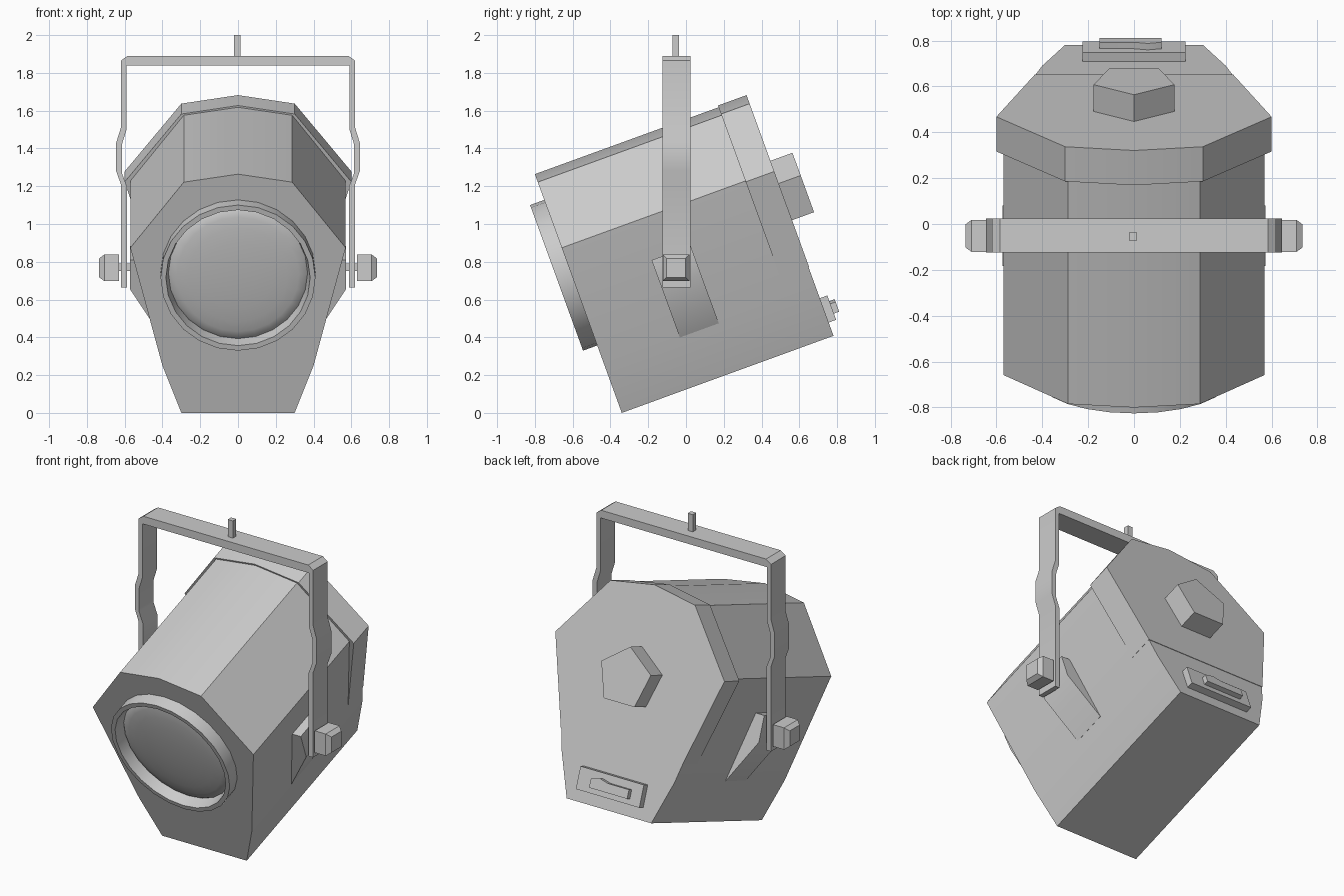
import bpy, bmesh, math
from mathutils import Matrix, Vector

if "Cube" in bpy.data.objects:
    bpy.data.objects.remove(bpy.data.objects["Cube"], do_unlink=True)

gray = bpy.data.materials.new("light gray")
gray.use_nodes = True
gray.diffuse_color = (0.6, 0.6, 0.6, 1)
gray.node_tree.nodes["Principled BSDF"].inputs["Base Color"].default_value = (0.6, 0.6, 0.6, 1)

# Housing frame: local y runs to the back, local z up the tilted housing
TILT = Matrix.Translation((0, -0.34, 0)) @ Matrix.Rotation(math.radians(20), 4, 'X')
UPRIGHT = Matrix.Identity(4)


def finish(name, bm, frame):
    bmesh.ops.recalc_face_normals(bm, faces=bm.faces)
    bm.transform(frame)
    mesh = bpy.data.meshes.new(name)
    bm.to_mesh(mesh)
    bm.free()
    mesh.materials.append(gray)
    obj = bpy.data.objects.new(name, mesh)
    bpy.context.collection.objects.link(obj)
    bpy.ops.object.select_all(action='DESELECT')
    obj.select_set(True)
    bpy.context.view_layer.objects.active = obj
    bpy.ops.object.shade_smooth_by_angle(angle=math.radians(34))
    return obj


def prism(name, profile, y0, y1, frame=TILT):
    """Extrude an (x, z) outline along y."""
    bm = bmesh.new()
    face = bm.faces.new([bm.verts.new((x, y0, z)) for x, z in profile])
    new = bmesh.ops.extrude_face_region(bm, geom=[face])["geom"]
    moved = [v for v in new if isinstance(v, bmesh.types.BMVert)]
    bmesh.ops.translate(bm, vec=(0, y1 - y0, 0), verts=moved)
    return finish(name, bm, frame)


def box(name, low, high, frame=UPRIGHT):
    x0, y0, z0 = low
    x1, y1, z1 = high
    return prism(name, [(x0, z0), (x1, z0), (x1, z1), (x0, z1)], y0, y1, frame)


def mirrored(half):
    return half + [(-x, z) for x, z in reversed(half) if x > 0]


def lathe(name, profile, centre, steps=24):
    """Spin a (radius, depth) outline about the housing's y axis."""
    bm = bmesh.new()
    verts = [bm.verts.new((r, d, 0)) for r, d in profile]
    edges = [bm.edges.new(pair) for pair in zip(verts, verts[1:])]
    bmesh.ops.spin(bm, geom=verts + edges, cent=(0, 0, 0), axis=(0, 1, 0),
                   angle=math.tau, steps=steps, use_duplicate=False)
    bmesh.ops.remove_doubles(bm, verts=bm.verts, dist=0.0005)
    bmesh.ops.translate(bm, vec=centre, verts=bm.verts)
    return finish(name, bm, TILT)


# Housing and the slightly wider rear cap
prism("housing", mirrored([(0.30, 0), (0.40, 0.266), (0.57, 0.93), (0.287, 1.30), (0, 1.345)]), 0, 1.193)
prism("rear_cap", mirrored([(0.432, 0.386), (0.60, 0.925), (0.30, 1.307), (0, 1.355)]), 1.035, 1.196)

# Lens rim and gently domed lens
LENS_CENTRE = (0, 0, 0.79)
lathe("lens_rim", [(0.365, 0.01), (0.382, -0.08), (0.41, -0.08), (0.41, 0.01)], LENS_CENTRE)
dome = [(0.372 * math.sin(t * math.pi / 12), -0.005 - 0.045 * math.cos(t * math.pi / 12)) for t in range(7)]
lathe("lens", dome, LENS_CENTRE)

# Five-sided knob on the back
pentagon = [(0.185 * math.sin(i * math.tau / 5), 0.80 + 0.185 * math.cos(i * math.tau / 5)) for i in range(5)]
prism("rear_knob", pentagon, 1.18, 1.32)

# Rear connector plate with a raised grip
box("rear_plate", (-0.225, 1.18, 0.075), (0.225, 1.235, 0.212), TILT)
grip = [(-0.15, 0.11), (0.12, 0.11), (0.12, 0.165), (0.06, 0.18), (0, 0.165), (-0.15, 0.165)]
prism("rear_grip", grip, 1.22, 1.265)

# Yoke: one bent strap over the housing
outer = [(0.62, 0.665), (0.62, 1.21), (0.645, 1.28), (0.645, 1.43),
         (0.62, 1.51), (0.62, 1.865), (0.585, 1.89)]
inner = [(0.588, 0.665), (0.588, 1.20), (0.615, 1.27), (0.615, 1.42),
         (0.59, 1.50), (0.59, 1.84)]
prism("yoke", mirrored(outer) + [(-x, z) for x, z in inner] + inner[::-1], -0.124, 0.024, UPRIGHT)
box("hanging_pin", (-0.022, -0.072, 1.88), (0.014, -0.038, 2.0))

# Side mounts, pivots and clamp knobs
for side, s in (("left", 1), ("right", -1)):
    mount = [(0.38, 0.273), (0.402, 0.27), (0.573, 0.544), (0.573, 0.706), (0.38, 0.706)]
    prism(side + "_mount", [(s * x, z) for x, z in mount], 0.425, 0.645)
    xs = sorted((s * 0.48, s * 0.64))
    box(side + "_pivot", (xs[0], -0.07, 0.75), (xs[1], -0.03, 0.79))
    bm = bmesh.new()
    rings = []
    for x, h in ((0.63, 0.07), (0.708, 0.07), (0.735, 0.05)):
        rings.append([bm.verts.new((s * x, -0.052 + h * a, 0.768 + h * b))
                      for a, b in ((-1, -1), (1, -1), (1, 1), (-1, 1))])
    for a, b in zip(rings, rings[1:]):
        for i in range(4):
            bm.faces.new((a[i], a[(i + 1) % 4], b[(i + 1) % 4], b[i]))
    bm.faces.new(rings[0])
    bm.faces.new(rings[-1])
    finish(side + "_clamp_knob", bm, UPRIGHT)
